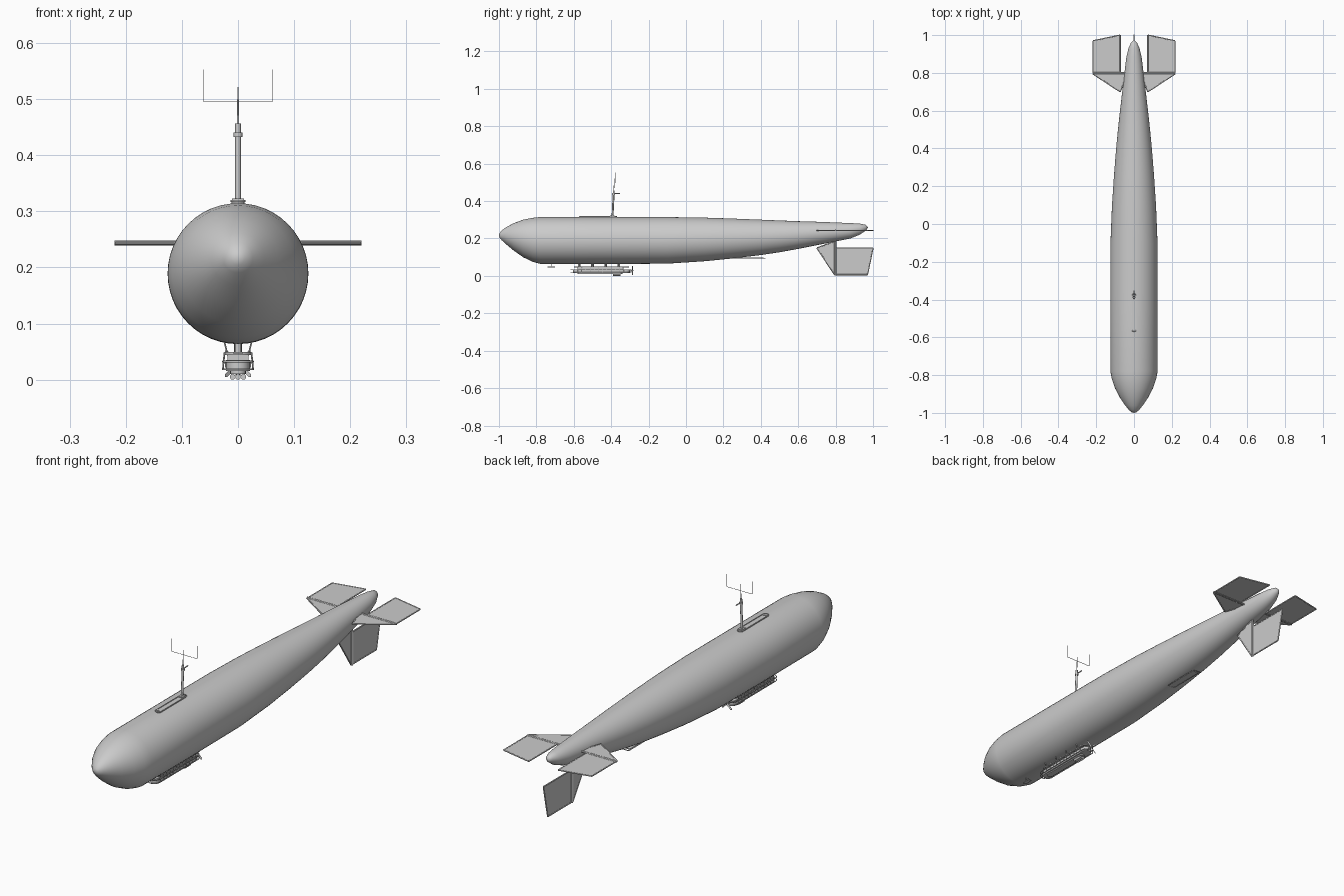
import bpy, bmesh, math
from mathutils import Vector

if "Cube" in bpy.data.objects:
    bpy.data.objects.remove(bpy.data.objects["Cube"])


def finish(name, bm, smooth=False):
    bmesh.ops.recalc_face_normals(bm, faces=bm.faces)
    me = bpy.data.meshes.new(name)
    bm.to_mesh(me)
    bm.free()
    ob = bpy.data.objects.new(name, me)
    bpy.context.collection.objects.link(ob)
    if smooth:
        bpy.ops.object.select_all(action='DESELECT')
        ob.select_set(True)
        bpy.context.view_layer.objects.active = ob
        bpy.ops.object.shade_smooth_by_angle(angle=math.radians(35))
    return ob


def prism(name, pts, offset, smooth=False):
    """Closed polygon extruded by +-offset/2."""
    bm = bmesh.new()
    off = Vector(offset) / 2
    a = [bm.verts.new(Vector(p) - off) for p in pts]
    b = [bm.verts.new(Vector(p) + off) for p in pts]
    bm.faces.new(a)
    bm.faces.new(b)
    for i in range(len(a)):
        j = (i + 1) % len(a)
        bm.faces.new((a[i], a[j], b[j], b[i]))
    return finish(name, bm, smooth)


def box(name, c, s):
    x, y, z = c
    return prism(name, [(x + i * s[0] / 2, y + j * s[1] / 2, z)
                        for i, j in ((-1, -1), (1, -1), (1, 1), (-1, 1))], (0, 0, s[2]))


def rod(name, p, q, r, r2=None, n=12):
    p, q = Vector(p), Vector(q)
    bm = bmesh.new()
    bmesh.ops.create_cone(bm, cap_ends=True, segments=n, radius1=r,
                          radius2=r if r2 is None else r2, depth=(q - p).length)
    rot = (q - p).to_track_quat('Z', 'Y').to_matrix()
    for v in bm.verts:
        v.co = rot @ v.co + (p + q) / 2
    return finish(name, bm, True)


def capsule(y0, y1, w, z, n=8):
    """Plan outline with rounded ends."""
    pts = []
    for yc, a0 in ((y1 - w, 0), (y0 + w, math.pi)):
        for i in range(n + 1):
            a = a0 + math.pi * i / n
            pts.append((w * math.cos(a), yc + w * math.sin(a), z))
    return pts


def loop(name, pts, r):
    """Closed tube along a path."""
    cu = bpy.data.curves.new(name, 'CURVE')
    cu.dimensions = '3D'
    cu.bevel_depth = r
    cu.bevel_resolution = 1
    sp = cu.splines.new('POLY')
    sp.points.add(len(pts) - 1)
    for s, p in zip(sp.points, pts):
        s.co = (*p, 1)
    sp.use_cyclic_u = True
    ob = bpy.data.objects.new(name, cu)
    bpy.context.collection.objects.link(ob)


# Envelope: round rings given as (y, top z, bottom z)
stations = [(-.997, .232, .208), (-.985, .247, .194), (-.96, .265, .171), (-.92, .286, .138),
            (-.87, .304, .103), (-.82, .314, .079), (-.78, .318, .068), (-.45, .318, .067),
            (-.1, .318, .069), (.1, .315, .082), (.25, .310, .097), (.4, .304, .115),
            (.5, .300, .130), (.6, .296, .148), (.7, .293, .168), (.8, .289, .188),
            (.88, .286, .204), (.93, .283, .224), (.96, .277, .245)]
N = 48
bm = bmesh.new()
rings = []
for y, t, b in stations:
    c, r = (t + b) / 2, (t - b) / 2
    rings.append([bm.verts.new((r * math.cos(math.tau * i / N), y, c + r * math.sin(math.tau * i / N)))
                  for i in range(N)])
for a, b in zip(rings, rings[1:]):
    for i in range(N):
        j = (i + 1) % N
        bm.faces.new((a[i], a[j], b[j], b[i]))
for ring, tip in ((rings[0], (0, -1, .221)), (rings[-1], (0, .975, .263))):
    v = bm.verts.new(tip)
    for i in range(N):
        bm.faces.new((ring[i], ring[(i + 1) % N], v))
finish("envelope", bm, True)

# Tail surfaces: one planform (span, y) used for both elevators and the rudder
FIXED = [(0, .70), (.145, .795), (-.035, .795)]
MOVING = [(0, .805), (.143, .805), (.143, .97), (0, 1.0)]
fins = {"right_elevator": (lambda s, y: (.073 + s, y, .247), (0, 0, .003)),
        "left_elevator": (lambda s, y: (-.073 - s, y, .247), (0, 0, .003)),
        "rudder": (lambda s, y: (0, y, .153 - s), (.003, 0, 0))}
for nm, (to3d, thick) in fins.items():
    for part, pl in (("fixed_fin", FIXED), ("flap", MOVING)):
        pts = [to3d(*p) for p in pl]
        prism(f"{nm}_{part}", pts, thick)
        for i in range(len(pts)):
            rod(f"{nm}_{part}_frame", pts[i - 1], pts[i], .0032, n=8)
    rod(nm + "_spar", to3d(-.045, .8), to3d(.147, .8), .0042, n=8)

# Mast with its stowage trough on top
prism("mast_trough", capsule(-.57, -.37, .012, .319), (0, 0, .005))
loop("mast_trough_rim", capsule(-.57, -.37, .012, .322), .002)
box("mast_foot", (0, -.393, .322), (.022, .024, .008))
rod("mast", (0, -.393, .318), (0, -.386, .46), .005)
rod("mast_top", (0, -.386, .46), (0, -.383, .525), .002, .001)
rod("mast_collar", (0, -.387, .436), (0, -.387, .444), .008)
rod("mast_arm", (0, -.387, .443), (0, -.352, .443), .0025)
box("aerial_crossbar", (0, -.376, .5), (.124, .002, .001))
for s in (-1, 1):
    box("aerial_tip", (s * .062, -.376, .528), (.001, .002, .056))
box("top_hatch", (0, -.555, .321), (.02, .01, .006))

# Underside fittings
box("bow_fairing", (0, -.72, .051), (.016, .04, .003))
for s in (-1, 1):
    rod("bow_fairing_stay", (s * .005, -.72, .051), (s * .005, -.72, .07), .001, n=6)
box("tail_hatch", (0, .335, .1), (.03, .16, .004))
loop("tail_hatch_rim", [(-.016, .25, .098), (.016, .25, .098), (.016, .425, .098), (-.016, .425, .098)], .002)

# Gondola body, deck and rails
prism("gondola_hull", capsule(-.605, -.3, .021, .029), (0, 0, .02), True)
prism("gondola_keel", capsule(-.58, -.34, .014, .017), (0, 0, .006), True)
prism("gondola_roof", capsule(-.6, -.305, .024, .05), (0, 0, .005), True)
box("gondola_cabin", (0, -.46, .044), (.038, .24, .012))
for z in (.022, .036):
    loop("gondola_rail", capsule(-.615, -.292, .027, z), .0018)
for i in range(12):
    y = -.58 + i * .0225
    for s in (-1, 1):
        rod("rail_post", (s * .027, y, .021), (s * .024, y, .052), .0015, n=6)
        if i % 2 == 0:
            box("window_panel", (s * .0215, y + .011, .03), (.004, .014, .01))
for y in (-.57, -.5, -.43, -.36):
    rod("gondola_pylon", (0, y, .05), (0, y, .075), .007)
    for s in (-1, 1):
        rod("gondola_strut", (s * .019, y, .05), (s * .026, y, .078), .0015, n=6)

# Three cylinders under the gondola
for x in (-.0095, 0, .0095):
    rod("underslung_cylinder", (x, -.39, .0085), (x, -.35, .0085), .005, n=16)
    rod("underslung_cylinder_mount", (x, -.37, .01), (x, -.37, .022), .002, n=6)

# Propeller
rod("propeller_hub", (0, -.302, .032), (0, -.28, .032), .006, .003)
for k in range(4):
    a = math.pi / 4 + k * math.pi / 2
    d, t = Vector((math.cos(a), 0, math.sin(a))), Vector((-math.sin(a), .6, math.cos(a))) * .003
    c = Vector((0, -.287, .032))
    prism("propeller_blade", [c - t, c + d * .03 - t, c + d * .033, c + d * .03 + t, c + t], (0, .0015, 0))

# Rest the lowest cylinder on the ground plane
bpy.context.view_layer.update()
low = min((o.matrix_world @ Vector(p)).z for o in bpy.data.objects for p in o.bound_box)
for o in bpy.data.objects:
    o.location.z -= low
